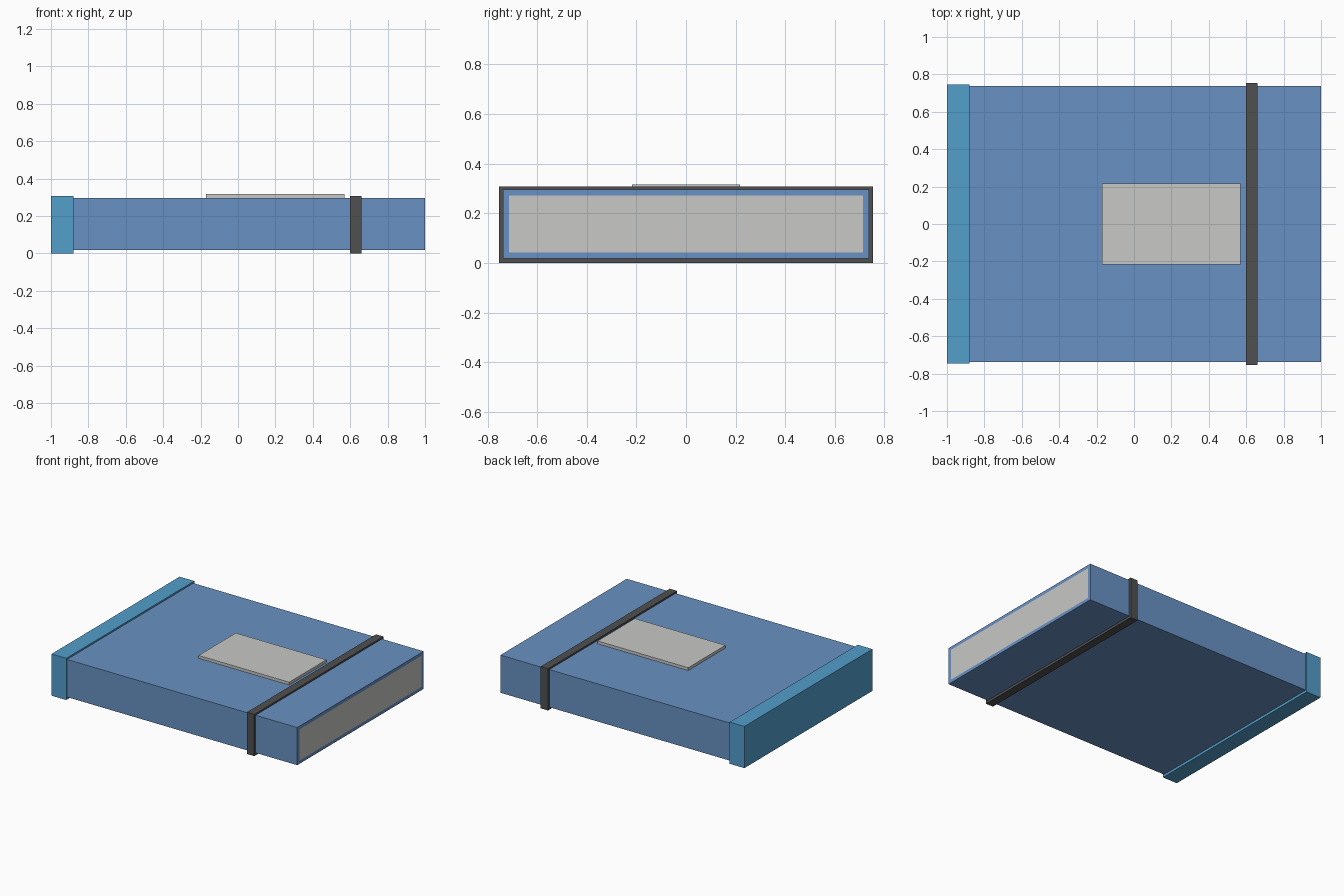
import bpy
import bmesh

default_cube = bpy.data.objects.get("Cube")
if default_cube:
    bpy.data.objects.remove(default_cube, do_unlink=True)


def make_material(name, color):
    mat = bpy.data.materials.new(name)
    mat.use_nodes = True
    mat.diffuse_color = (*color, 1)
    bsdf = next(n for n in mat.node_tree.nodes if n.type == "BSDF_PRINCIPLED")
    bsdf.inputs["Base Color"].default_value = (*color, 1)
    return mat


blue = make_material("cover blue", (0.138, 0.283, 0.546))
cyan = make_material("spine cyan", (0.084, 0.342, 0.60))
dark = make_material("strap charcoal", (0.08, 0.08, 0.08))
paper = make_material("paper grey", (0.58, 0.58, 0.565))


def make_box(name, x_range, half_depth, z_range, mat, end_panel=None):
    """Box symmetric in y; end_panel = (border width, material) on the +x end."""
    bm = bmesh.new()
    bmesh.ops.create_cube(bm, size=1)
    for v in bm.verts:
        v.co.x = x_range[v.co.x > 0]
        v.co.y = half_depth if v.co.y > 0 else -half_depth
        v.co.z = z_range[v.co.z > 0]
    bm.normal_update()
    if end_panel:
        end = next(f for f in bm.faces if f.normal.x > 0.9)
        bmesh.ops.inset_region(bm, faces=[end], thickness=end_panel[0])
        end.material_index = 1
    mesh = bpy.data.meshes.new(name)
    bm.to_mesh(mesh)
    bm.free()
    mesh.materials.append(mat)
    if end_panel:
        mesh.materials.append(end_panel[1])
    obj = bpy.data.objects.new(name, mesh)
    bpy.context.collection.objects.link(obj)
    return obj


# Folder body with the page block showing at the open end
make_box("folder_body", (-0.98, 1.0), 0.737, (0.018, 0.296), blue, (0.034, paper))
# Spine wrapping the closed end
make_box("spine", (-1.0, -0.88), 0.747, (0.0, 0.308), cyan)
# Strap around the body
make_box("strap", (0.60, 0.66), 0.753, (0.0, 0.308), dark)
# Label raised on the top cover
make_box("label", (-0.17, 0.57), 0.217, (0.29, 0.317), paper)
